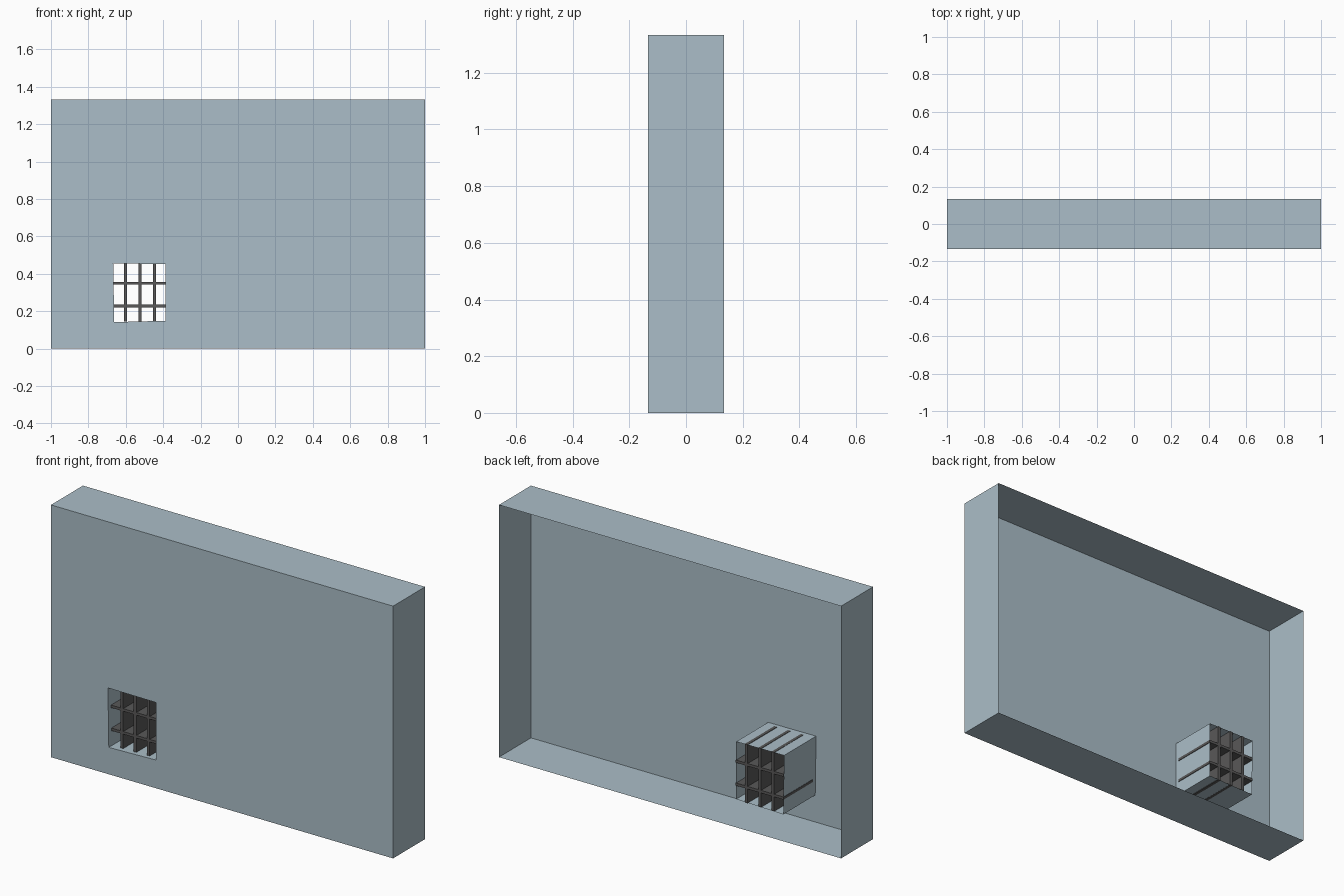
import bpy, bmesh

if "Cube" in bpy.data.objects:
    bpy.data.objects.remove(bpy.data.objects["Cube"])

W, D, H = 1.0, 0.1335, 1.333   # half width, half depth, height


def material(name, rgb):
    m = bpy.data.materials.new(name)
    m.diffuse_color = (*rgb, 1)
    m.use_nodes = True
    m.node_tree.nodes["Principled BSDF"].inputs["Base Color"].default_value = m.diffuse_color
    return m


plaster = material("blue_grey_wall", (0.407, 0.515, 0.577))
iron = material("dark_iron", (0.10, 0.098, 0.098))


def finish(bm, name, mat):
    me = bpy.data.meshes.new(name)
    bm.to_mesh(me)
    bm.free()
    me.materials.append(mat)
    ob = bpy.data.objects.new(name, me)
    bpy.context.collection.objects.link(ob)
    return ob


# Outer and slightly crooked opening outlines, counter-clockwise from the front
outer = [(-W, 0), (W, 0), (W, H), (-W, H)]
hole = [(-0.662, 0.142), (-0.387, 0.149), (-0.387, 0.453), (-0.667, 0.455)]

# Open-backed wall shell: front with opening, four sides, opening lining
bm = bmesh.new()
ring = lambda pts, y: [bm.verts.new((x, y, z)) for x, z in pts]
of, ob_, hf, hb = ring(outer, -D), ring(outer, D), ring(hole, -D), ring(hole, D)
for i in range(4):
    j = (i + 1) % 4
    bm.faces.new((of[i], of[j], hf[j], hf[i]))     # front
    bm.faces.new((of[j], of[i], ob_[i], ob_[j]))   # outer sides
    bm.faces.new((hf[i], hf[j], hb[j], hb[i]))     # lining
bmesh.ops.dissolve_limit(bm, angle_limit=0.001, verts=bm.verts, edges=bm.edges)
finish(bm, "wall_shell", plaster)


# Window grille: deep thin plates whose ends just break through the lining
def plate(name, x0, x1, z0, z1):
    y0, y1 = -0.11, D + 0.001
    bm = bmesh.new()
    bmesh.ops.create_cube(bm, size=1)
    for v in bm.verts:
        v.co = (x1 if v.co.x > 0 else x0,
                y1 if v.co.y > 0 else y0,
                z1 if v.co.z > 0 else z0)
    finish(bm, name, iron)


for i, x in enumerate((-0.602, -0.525, -0.447)):
    plate(f"vertical_bar_{i + 1}", x - 0.008, x + 0.008, 0.145, 0.456)
for i, z in enumerate((0.228, 0.349)):
    plate(f"horizontal_bar_{i + 1}", -0.665, -0.384, z - 0.007, z + 0.007)
